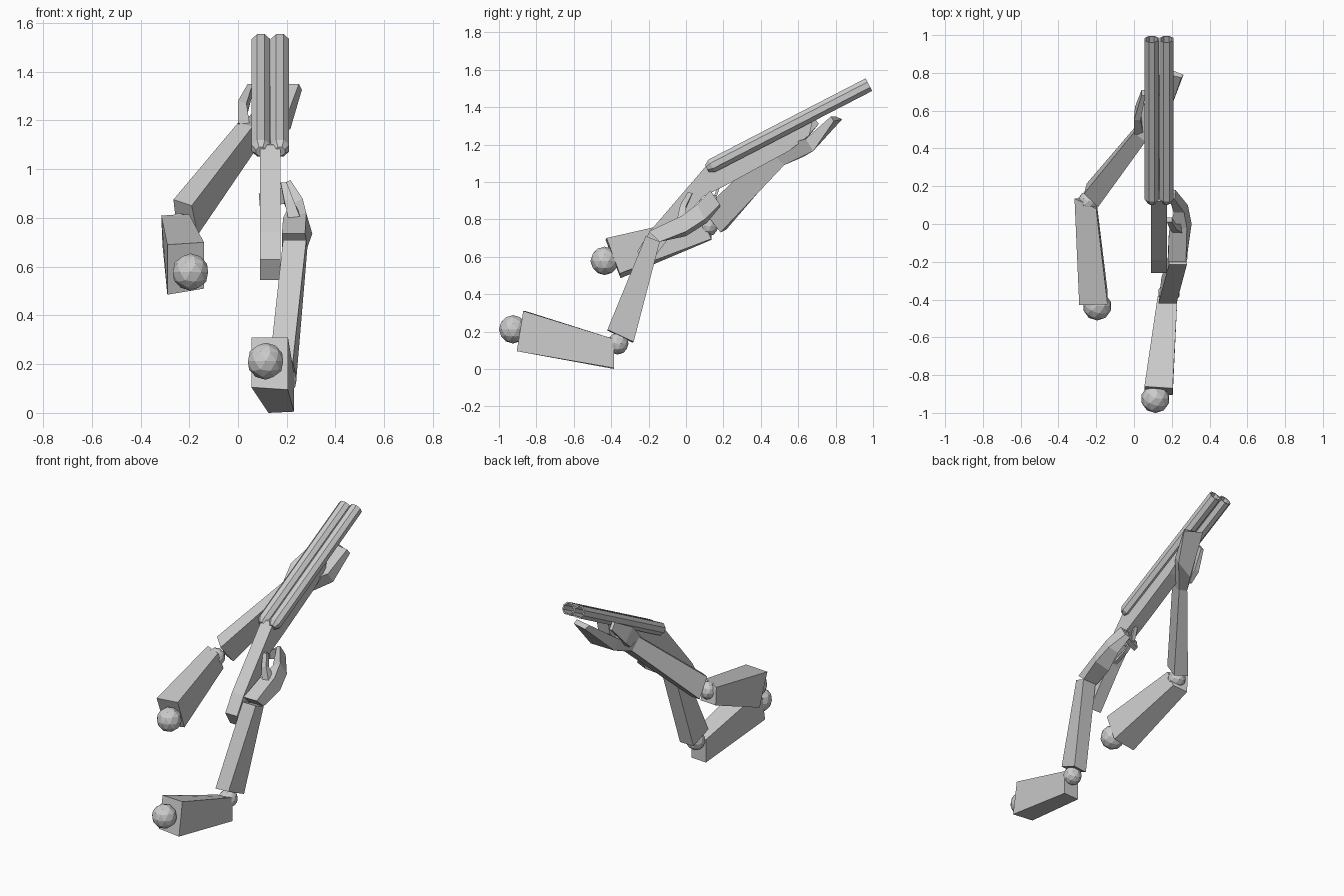
import bpy, bmesh, math
from mathutils import Vector

grey = bpy.data.materials.new("plain grey")
grey.diffuse_color = (0.6, 0.6, 0.6, 1)


def finish(name, bm):
    bmesh.ops.recalc_face_normals(bm, faces=bm.faces)
    mesh = bpy.data.meshes.new(name)
    bm.to_mesh(mesh)
    bm.free()
    mesh.materials.append(grey)
    ob = bpy.data.objects.new(name, mesh)
    bpy.context.collection.objects.link(ob)
    return ob


def loft(name, *sections, closed=False):
    """Skin a row of cross-sections; cap the ends unless it closes on itself."""
    bm = bmesh.new()
    rings = [[bm.verts.new(p) for p in s] for s in sections]
    n = len(rings[0])
    pairs = list(zip(rings, rings[1:]))
    if closed:
        pairs.append((rings[-1], rings[0]))
    for a, b in pairs:
        for i in range(n):
            j = (i + 1) % n
            bm.faces.new((a[i], a[j], b[j], b[i]))
    if not closed:
        bm.faces.new(rings[0])
        bm.faces.new(rings[-1])
    return finish(name, bm)


def side_slab(name, profile, x0, x1):
    """Extrude a (y, z) profile across x."""
    return loft(name, [(x0, y, z) for y, z in profile],
                [(x1, y, z) for y, z in profile])


def ball(name, centre, r):
    bm = bmesh.new()
    bmesh.ops.create_icosphere(bm, subdivisions=2, radius=r)
    bmesh.ops.translate(bm, verts=bm.verts, vec=centre)
    return finish(name, bm)


# twin barrels: eight-sided tubes, rounded at the breech, hollow at the muzzle
start, end = Vector((0, 0.12, 1.077)), Vector((0, 0.978, 1.52))
axis = (end - start).normalized()
across = Vector((1, 0, 0))
up = across.cross(axis)
length = (end - start).length


def ring(x, along, r):
    c = start + axis * along + across * x
    angles = [math.pi / 8 + i * math.pi / 4 for i in range(8)]
    return [c + across * (r * math.cos(a)) + up * (r * math.sin(a)) for a in angles]


for side, x in (("left", 0.094), ("right", 0.172)):
    loft(side + "_barrel", ring(x, -0.01, 0.022), ring(x, 0.02, 0.041),
         ring(x, length, 0.041), ring(x, length, 0.032), ring(x, length - 0.3, 0.032))

# stock and fore-end
side_slab("stock", [(0.12, 1.10), (-0.19, 0.74), (-0.26, 0.63), (-0.21, 0.545),
                    (-0.03, 0.78), (0.09, 0.92), (0.2, 0.975), (0.24, 1.13)], 0.09, 0.175)
side_slab("fore_end", [(0.2, 0.975), (0.55, 1.165), (0.66, 1.25), (0.68, 1.34),
                       (0.24, 1.13)], 0.09, 0.175)

# trigger guard strip and trigger
side_slab("trigger_guard", [(-0.02, 0.79), (0.08, 0.83), (0.15, 0.88), (0.18, 0.97),
                            (0.165, 0.965), (0.138, 0.892), (0.075, 0.842), (-0.02, 0.81)],
          0.12, 0.145)
side_slab("trigger", [(0.06, 0.92), (0.08, 0.87), (0.09, 0.87), (0.08, 0.93)], 0.125, 0.14)

# right arm
ball("right_shoulder", (0.113, -0.925, 0.212), 0.076)
loft("right_upper_arm",
     [(0.055, -0.86, 0.31), (0.205, -0.87, 0.31), (0.205, -0.905, 0.095), (0.055, -0.9, 0.105)],
     [(0.125, -0.385, 0.15), (0.23, -0.385, 0.16), (0.23, -0.385, 0.005), (0.125, -0.385, 0)])
ball("right_elbow", (0.185, -0.365, 0.135), 0.058)
loft("right_forearm",
     [(0.13, -0.42, 0.205), (0.225, -0.42, 0.21), (0.24, -0.28, 0.145), (0.145, -0.285, 0.14)],
     [(0.185, -0.215, 0.71), (0.28, -0.215, 0.71), (0.285, -0.14, 0.68), (0.19, -0.14, 0.68)])
loft("right_hand",
     [(0.18, -0.2, 0.735), (0.275, -0.2, 0.735), (0.285, -0.14, 0.68), (0.18, -0.14, 0.68)],
     [(0.185, -0.04, 0.80), (0.28, -0.02, 0.82), (0.305, 0.0, 0.735), (0.2, 0.0, 0.71)],
     [(0.21, 0.06, 0.85), (0.265, 0.06, 0.88), (0.285, 0.1, 0.80), (0.22, 0.11, 0.78)],
     [(0.185, 0.14, 0.94), (0.215, 0.13, 0.955), (0.22, 0.18, 0.88), (0.185, 0.185, 0.87)])
loft("right_fingertips",
     [(0.2, 0.13, 0.93), (0.2, 0.16, 0.93), (0.2, 0.175, 0.87), (0.2, 0.145, 0.86)],
     [(0.085, 0.1, 0.90), (0.085, 0.13, 0.90), (0.09, 0.14, 0.85), (0.09, 0.11, 0.84)])
loft("right_thumb",
     [(0.21, -0.05, 0.78), (0.26, -0.05, 0.79), (0.26, 0.0, 0.81), (0.21, 0.0, 0.8)],
     [(0.19, -0.03, 0.87), (0.225, -0.03, 0.88), (0.225, 0.0, 0.87), (0.19, 0.0, 0.86)],
     [(0.175, 0.01, 0.945), (0.2, 0.01, 0.945), (0.2, 0.035, 0.94), (0.175, 0.035, 0.94)])

# left arm
ball("left_shoulder", (-0.195, -0.435, 0.578), 0.076)
loft("left_upper_arm",
     [(-0.29, -0.43, 0.69), (-0.14, -0.425, 0.70), (-0.14, -0.355, 0.51), (-0.29, -0.35, 0.485)],
     [(-0.315, 0.135, 0.81), (-0.2, 0.08, 0.815), (-0.2, 0.135, 0.695), (-0.31, 0.135, 0.69)])
ball("left_elbow", (-0.242, 0.118, 0.765), 0.056)
loft("left_forearm",
     [(-0.265, 0.16, 0.875), (-0.19, 0.09, 0.85), (-0.165, 0.185, 0.73), (-0.25, 0.215, 0.745)],
     [(0.0, 0.485, 1.19), (0.06, 0.435, 1.175), (0.08, 0.525, 1.09), (0.02, 0.53, 1.11)])
loft("left_hand",
     [(0.0, 0.485, 1.19), (0.06, 0.435, 1.175), (0.08, 0.525, 1.09), (0.02, 0.53, 1.11)],
     [(0.05, 0.63, 1.22), (0.205, 0.64, 1.23), (0.215, 0.68, 1.165), (0.08, 0.63, 1.135)],
     [(0.14, 0.80, 1.35), (0.25, 0.775, 1.35), (0.262, 0.79, 1.325), (0.15, 0.835, 1.335)])
loft("left_thumb",
     [(0.0, 0.47, 1.19), (0.05, 0.47, 1.17), (0.06, 0.56, 1.14), (0.01, 0.56, 1.15)],
     [(0.0, 0.55, 1.28), (0.035, 0.55, 1.27), (0.035, 0.62, 1.21), (0.005, 0.62, 1.2)],
     [(0.04, 0.68, 1.35), (0.06, 0.68, 1.35), (0.06, 0.71, 1.31), (0.04, 0.71, 1.31)])
